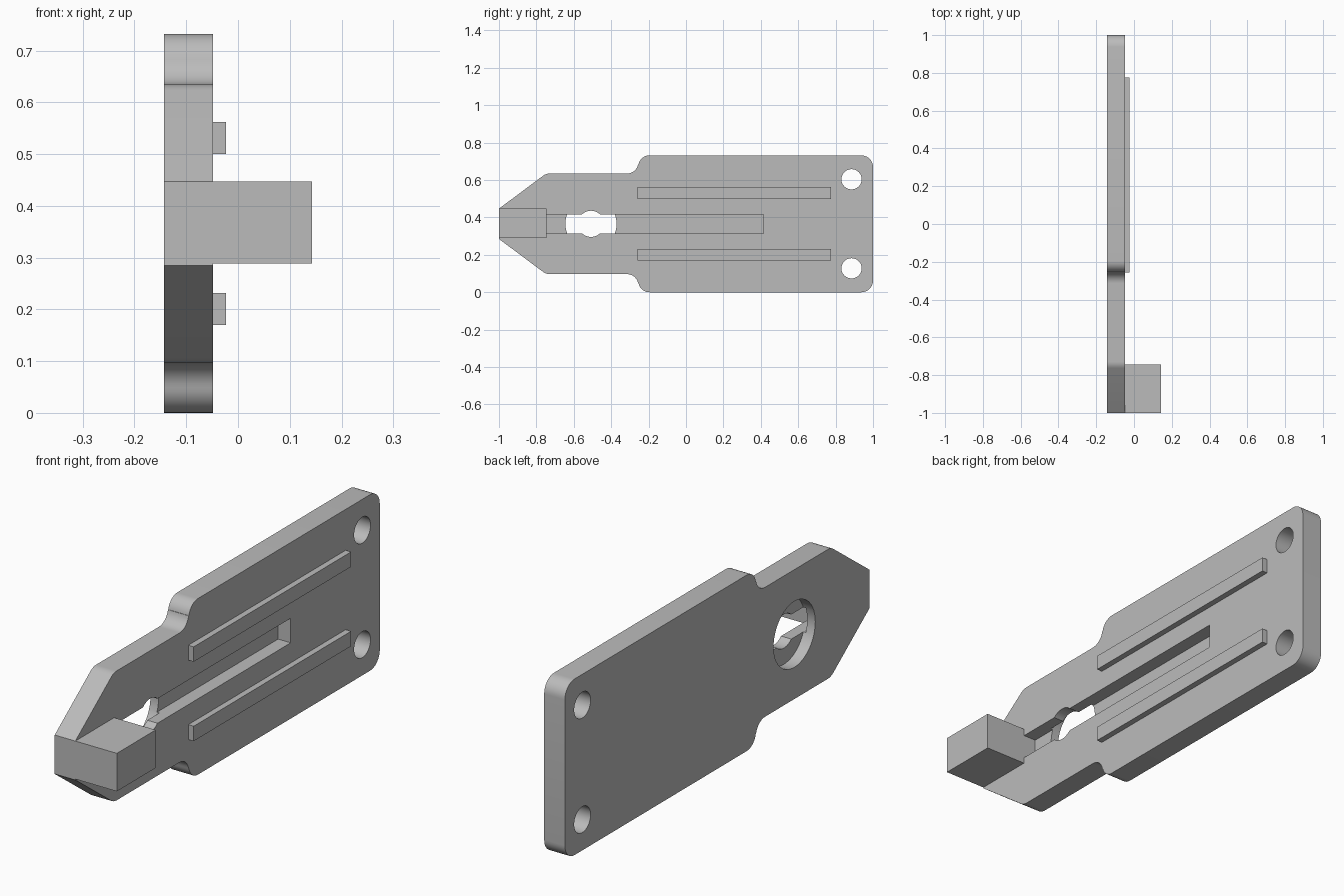
import bpy
import bmesh
from math import cos, sin, radians

old = bpy.data.objects.get("Cube")
if old:
    bpy.data.objects.remove(old, do_unlink=True)

BACK, FRONT = -0.143, -0.048   # plate faces along x
MID = 0.366                    # mirror height

grey = bpy.data.materials.new("plain grey")
grey.use_nodes = True
colour = (0.5, 0.5, 0.5, 1)
grey.diffuse_color = colour
grey.node_tree.nodes["Principled BSDF"].inputs["Base Color"].default_value = colour


def prism(name, outline, x0, x1):
    """Extrude a (y, z) outline along x."""
    bm = bmesh.new()
    face = bm.faces.new([bm.verts.new((x0, y, z)) for y, z in outline])
    grown = bmesh.ops.extrude_face_region(bm, geom=[face])["geom"]
    verts = [v for v in grown if isinstance(v, bmesh.types.BMVert)]
    bmesh.ops.translate(bm, verts=verts, vec=(x1 - x0, 0, 0))
    bmesh.ops.recalc_face_normals(bm, faces=bm.faces)
    mesh = bpy.data.meshes.new(name)
    bm.to_mesh(mesh)
    bm.free()
    mesh.materials.append(grey)
    obj = bpy.data.objects.new(name, mesh)
    bpy.context.collection.objects.link(obj)
    return obj


def arc(y, z, r, start, end, steps=10):
    angles = [radians(start + (end - start) * i / steps) for i in range(steps + 1)]
    return [(y + r * cos(a), z + r * sin(a)) for a in angles]


def circle(y, z, r):
    return arc(y, z, r, 0, 360, 48)[:-1]


def rect(y0, y1, z0, z1):
    return [(y0, z0), (y1, z0), (y1, z1), (y0, z1)]


# Plate outline: rounded rear corner, S-shaped shoulder, tapered nose
upper = (arc(0.937, 0.669, 0.063, 0, 90)
         + arc(-0.195, 0.672, 0.06, 90, 169)
         + arc(-0.315, 0.695, 0.06, -11, -90)
         + arc(-0.728, 0.575, 0.06, 90, 126, 4)
         + [(-1, 0.447)])
lower = [(y, 2 * MID - z) for y, z in reversed(upper)]
plate = prism("plate", upper + lower, BACK, FRONT)

# Openings: long front slot, rear round pocket, small through hole, mounting holes
cutters = [
    prism("slot_cutter", rect(-0.745, 0.415, 0.315, 0.417), -0.106, 0),
    prism("pocket_cutter", circle(-0.508, MID, 0.137), -0.2, -0.095),
    prism("keyhole_cutter", circle(-0.508, MID, 0.07), -0.2, 0),
    prism("upper_hole_cutter", circle(0.885, 0.604, 0.054), -0.2, 0),
    prism("lower_hole_cutter", circle(0.885, 0.128, 0.054), -0.2, 0),
]
bpy.context.view_layer.objects.active = plate
for cutter in cutters:
    mod = plate.modifiers.new("cut", "BOOLEAN")
    mod.operation = "DIFFERENCE"
    mod.solver = "EXACT"
    mod.object = cutter
    bpy.ops.object.modifier_apply(modifier=mod.name)
    bpy.data.objects.remove(cutter, do_unlink=True)

# Smooth curved walls, keep edges sharp
bpy.ops.object.select_all(action="DESELECT")
plate.select_set(True)
bpy.ops.object.shade_smooth_by_angle(angle=radians(30))

# Nose block and the two raised rails
prism("nose_block", rect(-1, -0.745, 0.289, 0.447), FRONT, 0.143)
for name, z in (("lower_rail", 0.17), ("upper_rail", 0.5)):
    prism(name, rect(-0.258, 0.776, z, z + 0.062), FRONT, -0.023)
